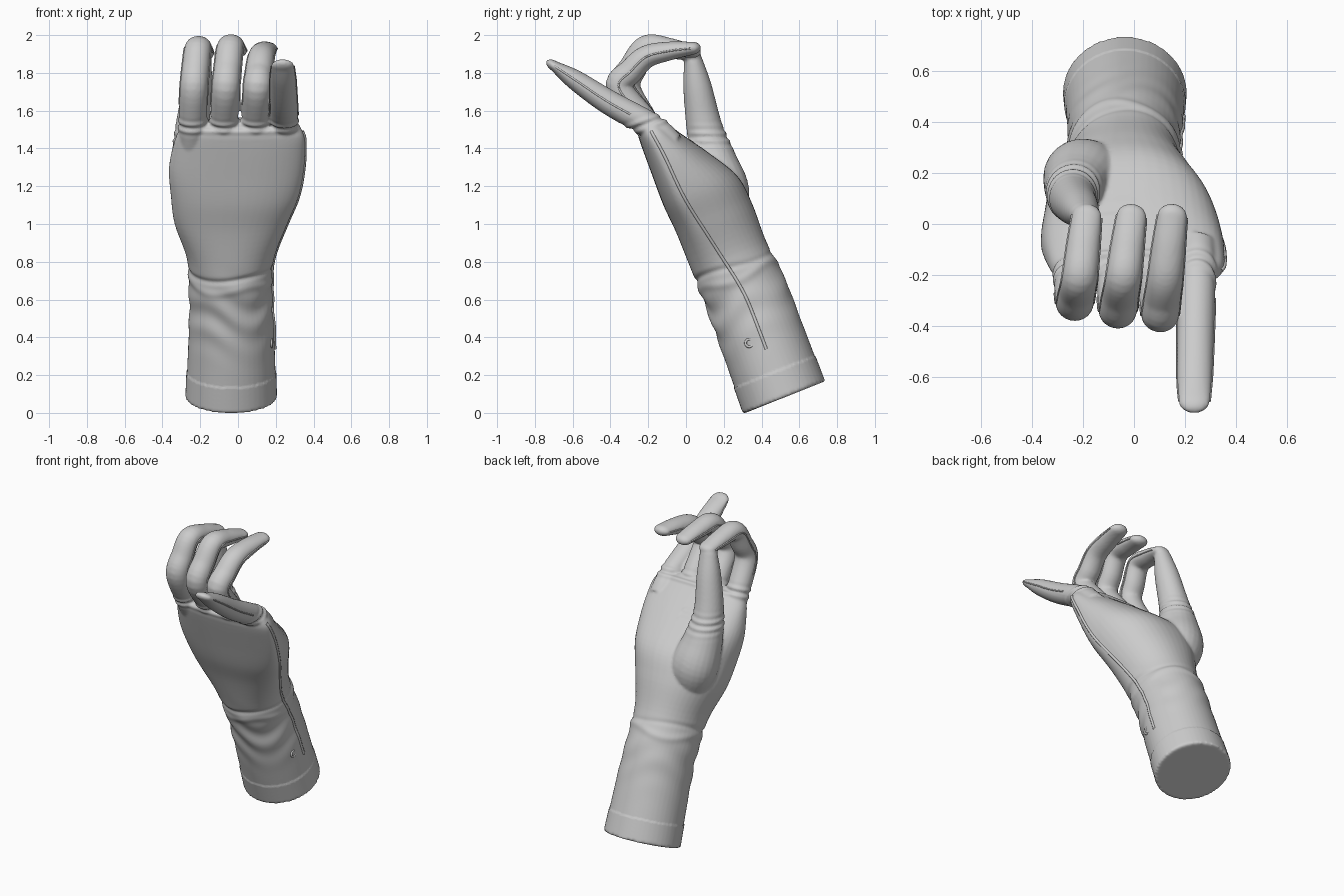
import bpy, bmesh, math
from mathutils import Vector

if "Cube" in bpy.data.objects:
    bpy.data.objects.remove(bpy.data.objects["Cube"])

AXIS = Vector((0, -0.37, 0.93))        # forearm direction
PALM = Vector((0, 0.93, 0.37))         # direction the palm faces
BASE = Vector((-0.035, 0.515, 0.095))  # centre of the cuff opening


def bell(v, c, w):
    return math.exp(-((v - c) / w) ** 2)


def spline(rows, steps=6):
    """Catmull-Rom interpolation of rows of numbers."""
    out, n = [], len(rows)
    for i in range(n - 1):
        a, b, c, d = (rows[max(0, min(n - 1, i + k))] for k in (-1, 0, 1, 2))
        for s in range(steps):
            t = s / steps
            out.append([q + 0.5 * t * (r - p + t * (2 * p - 5 * q + 4 * r - w + t * (3 * (q - r) + w - p)))
                        for p, q, r, w in zip(a, b, c, d)])
    return out + [list(rows[-1])]


def skin(bm, rings):
    """Close a stack of rings into a solid."""
    vs = [[bm.verts.new(p) for p in ring] for ring in rings]
    faces = [bm.faces.new(vs[0]), bm.faces.new(vs[-1])]
    for a, b in zip(vs, vs[1:]):
        for j in range(len(a)):
            faces.append(bm.faces.new((a[j - 1], a[j], b[j], b[j - 1])))
    bmesh.ops.recalc_face_normals(bm, faces=faces)


def signed_pow(v, e):
    return math.copysign(abs(v) ** e, v)


def body(bm, rows):
    """Forearm and palm; each row: y and z of the back, depth, left and right x."""
    rings = []
    for y, z, depth, x0, x1 in spline(rows):
        split = 0.5 - 0.22 * bell(z, 1.1, 0.35)      # palm bulges more than the back
        e = 1 - 0.2 * max(0, min(1, (z - 0.6) / 0.8))  # hand is squarer than the arm
        ring = []
        for j in range(48):
            a = math.tau * j / 48
            s = signed_pow(math.sin(a), e)
            p = Vector((0, y, z)) + PALM * depth * (split + s * (split if s < 0 else 1 - split))
            p.x = (x0 + x1) / 2 + signed_pow(math.cos(a), e) * (x1 - x0) / 2
            ring.append(p)
        rings.append(ring)
    seam = [r[0] for r in rings]
    last, mid = rings[-1], sum(rings[-1], Vector()) / 48
    for a in (0.4, 0.8, 1.1):                         # rounded knuckle end
        rings.append([mid + (p - mid) * math.cos(a) + AXIS * 0.06 * math.sin(a) for p in last])
    skin(bm, rings)
    return seam


def digit(bm, rows):
    """Finger along a path; each row: x, y, z, half width, half thickness."""
    pts = spline(rows)
    pos = [Vector(p[:3]) for p in pts]
    rings = []

    def ring(c, t, ru, rv):
        u = (Vector((1, 0, 0)) - t * t.x).normalized()
        v = t.cross(u)
        rings.append([c + u * ru * math.cos(a) + v * rv * math.sin(a)
                      for a in (math.tau * j / 24 for j in range(24))])

    for i, p in enumerate(pts):
        t = (pos[min(i + 1, len(pos) - 1)] - pos[max(i - 1, 0)]).normalized()
        ring(pos[i], t, p[3], p[4])
    sides = [r[0] for r in rings[9:]], [r[12] for r in rings[9:]]
    ru, rv = pts[-1][3:]
    for a in (0.35, 0.7, 1.05, 1.35):                 # rounded fingertip
        ring(pos[-1] + t * 0.85 * ru * math.sin(a), t, ru * math.cos(a), rv * math.cos(a))
    skin(bm, rings)
    return sides


def tapered(path, tip_w, tip_t):
    """Add half width and thickness that shrink towards the fingertip."""
    n = len(path) - 1
    return [(*p, 0.074 + (tip_w - 0.074) * (i / n) ** 3, 0.071 + (tip_t - 0.071) * (i / n) ** 3)
            for i, p in enumerate(path)]


def curled(x0, x1, bend_y, top_z, tip_z):
    """Finger that rises, bends at two joints and points back to the thumb."""
    path = [(-0.13, 1.4), (-0.215, 1.54), (bend_y, 1.72),
            (bend_y / 2 - 0.115, (1.73 + top_z) / 2), (-0.21, top_z),
            (-0.09, (top_z + tip_z) / 2 + 0.008), (0.03, tip_z)]
    return tapered([(x0 + (x1 - x0) * (i / 6) ** 1.5, y, z) for i, (y, z) in enumerate(path)],
                   0.059, 0.035)


def cord(name, pts, r):
    """Raised seam laid on the finished glove surface."""
    cu = bpy.data.curves.new(name, 'CURVE')
    cu.dimensions, cu.bevel_depth, cu.bevel_resolution = '3D', r, 1
    sp = cu.splines.new('POLY')
    sp.points.add(len(pts) - 1)
    for q, p in zip(sp.points, pts):
        q.co = (*hand.closest_point_on_mesh(p)[1], 1)
    bpy.context.collection.objects.link(bpy.data.objects.new(name, cu))


bm = bmesh.new()
# forearm, wrist and palm
arm_seam = body(bm, [
    (.304, .0, .46, -.275, .203),
    (.17, .38, .45, -.26, .19),
    (.11, .55, .445, -.26, .18),
    (.03, .75, .425, -.27, .19),
    (-.05, .95, .43, -.335, .26),
    (-.12, 1.1, .42, -.355, .32),
    (-.18, 1.26, .32, -.365, .35),
    (-.235, 1.41, .21, -.335, .355),
    (-.255, 1.47, .17, -.31, .34)])

# three curled fingers, straight little finger, thumb
sides = {
    "index": digit(bm, curled(-.245, -.185, -.31, 1.932, 1.90)),
    "middle": digit(bm, curled(-.078, -.01, -.34, 1.94, 1.915)),
    "ring": digit(bm, curled(.09, .15, -.355, 1.885, 1.93)),
    "little": digit(bm, tapered([(.245, -.08, 1.42), (.247, -.18, 1.515), (.242, -.41, 1.645),
                                 (.238, -.59, 1.765), (.236, -.695, 1.835)], .062, .028)),
}
digit(bm, [(-.16, .19, 1.02, .12, .11), (-.2, .195, 1.17, .15, .14),
           (-.23, .15, 1.33, .125, .12), (-.24, .1, 1.5, .094, .097),
           (-.213, .06, 1.73, .076, .075), (-.197, .04, 1.86, .058, .05)])

me = bpy.data.meshes.new("gloved_hand")
bm.to_mesh(me)
bm.free()
hand = bpy.data.objects.new("gloved_hand", me)
bpy.context.collection.objects.link(hand)
bpy.context.view_layer.objects.active = hand
hand.select_set(True)

# fuse all parts into one fabric surface
rm = hand.modifiers.new("fuse", 'REMESH')
rm.mode, rm.voxel_size = 'VOXEL', 0.009
sm = hand.modifiers.new("soften", 'SMOOTH')
sm.factor, sm.iterations = 0.5, 3
for name in ("fuse", "soften"):
    bpy.ops.object.modifier_apply(modifier=name)

# cuff hem, wrist folds, creases at the finger roots
moves = []
for v in hand.data.vertices:
    p, s = v.co, (v.co - BASE).dot(AXIS)
    ang = math.atan2(p.x - BASE.x, -(p - BASE).dot(PALM))
    back = 0.5 + 0.5 * math.cos(ang)
    d = 0.004 if s < 0.13 else 0
    wave = math.sin(36 * s + 2.6 * math.sin(ang + 0.6) + 1.6 * math.sin(3 * ang))
    d += 0.006 * bell(s, 0.52, 0.16) * wave * (0.3 + 0.7 * back)
    d += 0.006 * bell(s, 0.67 + 0.02 * math.sin(3 * ang), 0.025)
    d -= 0.009 * bell(s, 0.73 + 0.015 * math.sin(2 * ang), 0.016) * (0.4 + 0.6 * back)
    root = (p - Vector((p.x, -0.21, 1.53))).dot(AXIS)
    if p.y < 0:
        d -= 0.006 * math.cos(130 * root) * bell(root, 0, 0.035) * min(1, -p.y * 10)
    elif p.x < 0:                                      # creases at the thumb root
        d -= 0.004 * math.cos(150 * (p.z - 1.46)) * bell(p.z, 1.46, 0.05) * min(1, p.y * 20)
    moves.append(v.normal * d)
for v, m in zip(hand.data.vertices, moves):
    v.co += m
hand.data.update()
bpy.ops.object.shade_smooth_by_angle(angle=math.radians(50))
bpy.context.view_layer.update()

# stitched seams along the outer edge and the finger sides
cord("outer_edge_seam", arm_seam[4:-1], 0.009)
for name, (outer, inner) in sides.items():
    cord(name + "_finger_seam_outer", outer, 0.005)
    cord(name + "_finger_seam_inner", inner, 0.005)

# small eyelet at the cuff
bpy.ops.mesh.primitive_torus_add(location=(0.178, 0.335, 0.37), rotation=(0, math.pi / 2, 0),
                                 major_radius=0.02, minor_radius=0.007,
                                 major_segments=20, minor_segments=8)
bpy.context.object.name = "cuff_eyelet"
bpy.ops.object.shade_smooth()
